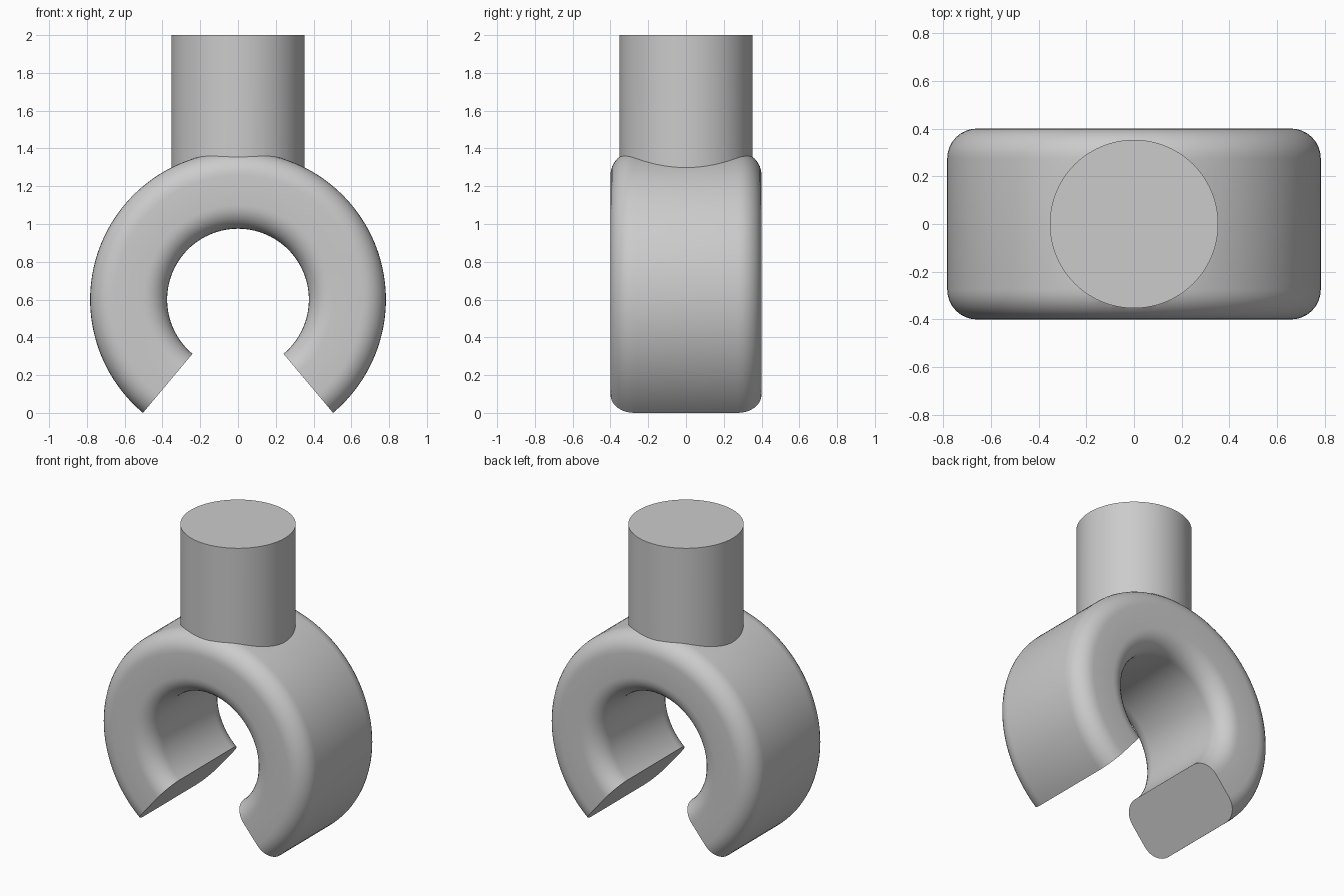
import bpy, bmesh
from math import sin, cos, pi, radians
from mathutils import Matrix

if "Cube" in bpy.data.objects:
    bpy.data.objects.remove(bpy.data.objects["Cube"])

CENTRE_Z, R_OUT, R_IN = 0.6, 0.783, 0.375
HALF_W, FILLET = 0.4, 0.125
HALF_GAP = radians(40)


def make_object(name, bm):
    bmesh.ops.recalc_face_normals(bm, faces=bm.faces)
    mesh = bpy.data.meshes.new(name)
    bm.to_mesh(mesh)
    bm.free()
    obj = bpy.data.objects.new(name, mesh)
    bpy.context.collection.objects.link(obj)
    return obj


def rounded_section(steps=8):
    """Rounded rectangle as (radius, y) points."""
    pts = []
    mid, half_t = (R_OUT + R_IN) / 2, (R_OUT - R_IN) / 2
    for i, (sr, sy) in enumerate([(1, 1), (-1, 1), (-1, -1), (1, -1)]):
        for k in range(steps + 1):
            a = (i + k / steps) * pi / 2
            pts.append((mid + sr * (half_t - FILLET) + FILLET * cos(a),
                        sy * (HALF_W - FILLET) + FILLET * sin(a)))
    return pts


# Open ring: rounded section swept about the y axis, with flat end caps
bm = bmesh.new()
section, segments = rounded_section(), 112
rings = []
for s in range(segments + 1):
    a = HALF_GAP + (2 * pi - 2 * HALF_GAP) * s / segments
    rings.append([bm.verts.new((r * sin(a), y, CENTRE_Z - r * cos(a)))
                  for r, y in section])
n = len(section)
for p, q in zip(rings, rings[1:]):
    for i in range(n):
        j = (i + 1) % n
        bm.faces.new((p[i], p[j], q[j], q[i]))
bm.faces.new(rings[0])
bm.faces.new(rings[-1])
hook = make_object("open_ring_with_stem", bm)

# Round stem, fused into the top of the ring
bm = bmesh.new()
bmesh.ops.create_cone(bm, cap_ends=True, segments=96, radius1=0.353,
                      radius2=0.353, depth=0.8,
                      matrix=Matrix.Translation((0, 0, 1.6)))
stem = make_object("stem_helper", bm)
stem.hide_render = True
stem.hide_set(True)

union = hook.modifiers.new("join_stem", 'BOOLEAN')
union.operation, union.solver, union.object = 'UNION', 'EXACT', stem
bpy.context.view_layer.objects.active = hook
hook.select_set(True)
bpy.ops.object.modifier_apply(modifier=union.name)
bpy.ops.object.shade_smooth_by_angle(angle=radians(25))
bpy.data.objects.remove(stem)
